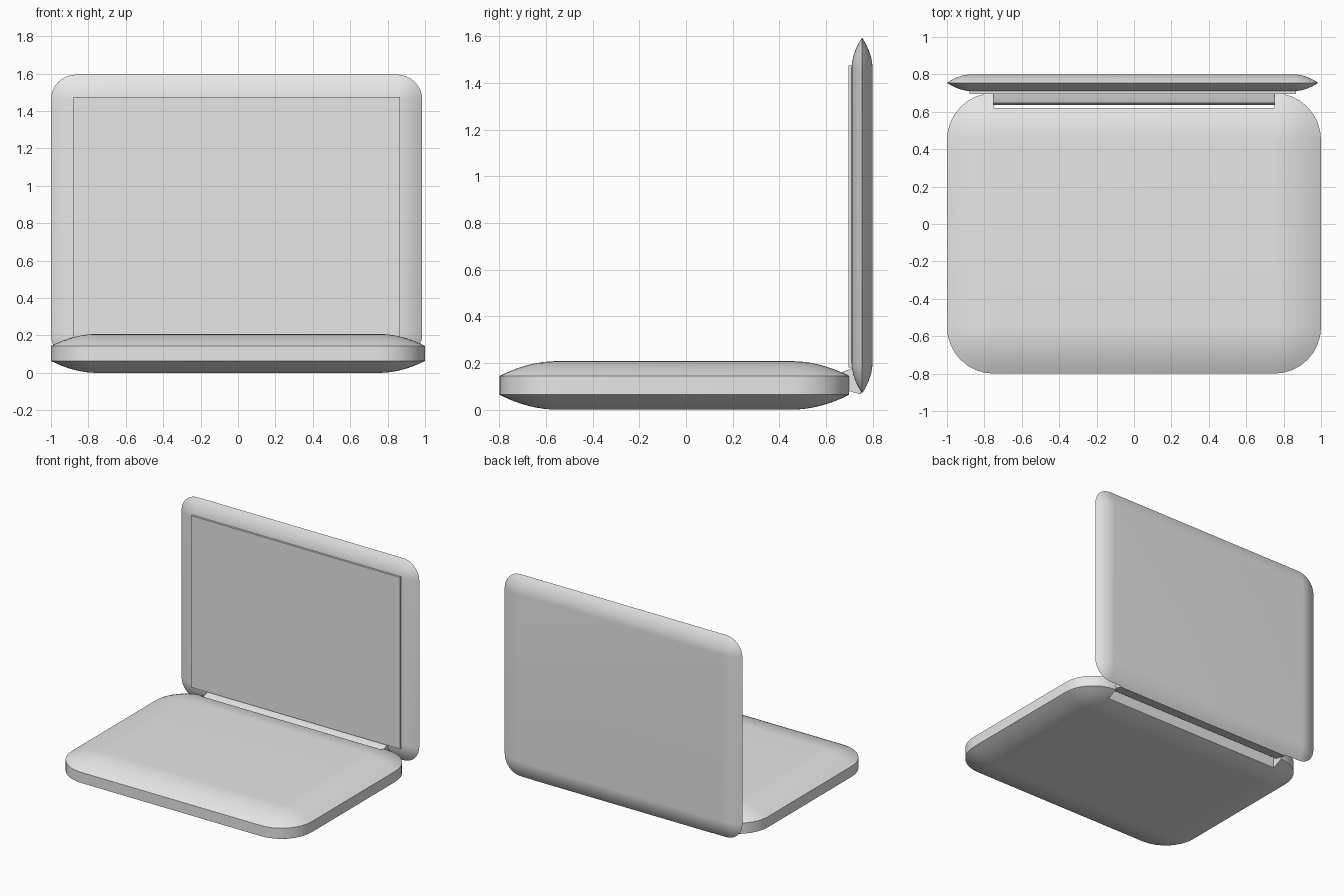
import bpy, bmesh, math
from mathutils import Matrix

cube = bpy.data.objects.get("Cube")
if cube:
    bpy.data.objects.remove(cube, do_unlink=True)

grey = bpy.data.materials.new("light_grey")
grey.use_nodes = True
grey.diffuse_color = (0.8, 0.8, 0.8, 1)
grey.node_tree.nodes["Principled BSDF"].inputs["Base Color"].default_value = (0.8, 0.8, 0.8, 1)


def make_object(name, bm):
    bmesh.ops.remove_doubles(bm, verts=bm.verts, dist=0.0005)
    bmesh.ops.recalc_face_normals(bm, faces=bm.faces)
    mesh = bpy.data.meshes.new(name)
    bm.to_mesh(mesh)
    bm.free()
    mesh.materials.append(grey)
    obj = bpy.data.objects.new(name, mesh)
    bpy.context.collection.objects.link(obj)
    return obj


def select_only(obj):
    bpy.ops.object.select_all(action='DESELECT')
    obj.select_set(True)
    bpy.context.view_layer.objects.active = obj


def smooth(obj):
    select_only(obj)
    bpy.ops.object.shade_smooth_by_angle(angle=math.radians(30))


def rounded_rect(width, depth, radius, inset, segments=8):
    """Outline of a rounded rectangle shrunk inwards by inset."""
    r = radius - inset
    points = []
    for corner in range(4):
        sx = (1, -1, -1, 1)[corner]
        sy = (1, 1, -1, -1)[corner]
        for i in range(segments + 1):
            a = math.pi / 2 * (corner + i / segments)
            points.append((sx * (width / 2 - radius) + r * math.cos(a),
                           sy * (depth / 2 - radius) + r * math.sin(a)))
    return points


def domed_slab(width, depth, radius, rim, dome, steps=8):
    """Slab with a straight rim and a domed edge above and below."""
    bm = bmesh.new()
    half = [(radius * t, rim / 2 + dome * (1 - (1 - t) ** 2))
            for t in (i / steps for i in range(steps + 1))]
    profile = [(o, -h) for o, h in reversed(half)] + half
    rings = []
    for inset, h in profile:
        inset = min(inset, radius - 0.002)
        rings.append([bm.verts.new((x, y, h))
                      for x, y in rounded_rect(width, depth, radius, inset)])
    for low, high in zip(rings, rings[1:]):
        for i in range(len(low)):
            j = (i + 1) % len(low)
            bm.faces.new((low[i], low[j], high[j], high[i]))
    bm.faces.new(rings[0][::-1])
    bm.faces.new(rings[-1])
    return bm


def box(name, lo, hi):
    bm = bmesh.new()
    bmesh.ops.create_cube(bm, size=1)
    for v in bm.verts:
        v.co = [l + (c + 0.5) * (h - l) for c, l, h in zip(v.co, lo, hi)]
    return make_object(name, bm)


# Keyboard half, with a slot cut through its rear edge for the hinge
bm = domed_slab(2.0, 1.5, 0.25, 0.08, 0.064)
bm.transform(Matrix.Translation((0, -0.05, 0.104)))
base = make_object("base", bm)
cutter = box("hinge_slot_cutter", (-0.752, 0.62, -0.2), (0.752, 0.9, 0.4))
cutter.hide_render = True
cut = base.modifiers.new("hinge_slot", 'BOOLEAN')
cut.operation = 'DIFFERENCE'
cut.solver = 'EXACT'
cut.object = cutter
select_only(base)
bpy.ops.object.modifier_apply(modifier=cut.name)
bpy.data.objects.remove(cutter, do_unlink=True)
smooth(base)

# Upright lid with a pointed rim
bm = domed_slab(1.985, 1.525, 0.135, 0.0, 0.045)
bm.transform(Matrix.Translation((-0.0075, 0.755, 0.8325)) @ Matrix.Rotation(math.pi / 2, 4, 'X'))
smooth(make_object("lid", bm))

# Display panel, slightly proud of the lid
box("screen", (-0.88, 0.696, 0.18), (0.865, 0.73, 1.475))

# Hinge bar, rounded at the front and flaring towards the lid
section = [(0.635, 0.12), (0.638, 0.138), (0.648, 0.153), (0.71, 0.177),
           (0.75, 0.177), (0.75, 0.066), (0.692, 0.081), (0.648, 0.09), (0.638, 0.102)]
bm = bmesh.new()
face = bm.faces.new([bm.verts.new((-0.75, y, z)) for y, z in section])
side = bmesh.ops.extrude_face_region(bm, geom=[face])
for v in side["geom"]:
    if isinstance(v, bmesh.types.BMVert):
        v.co.x = 0.75
smooth(make_object("hinge", bm))
